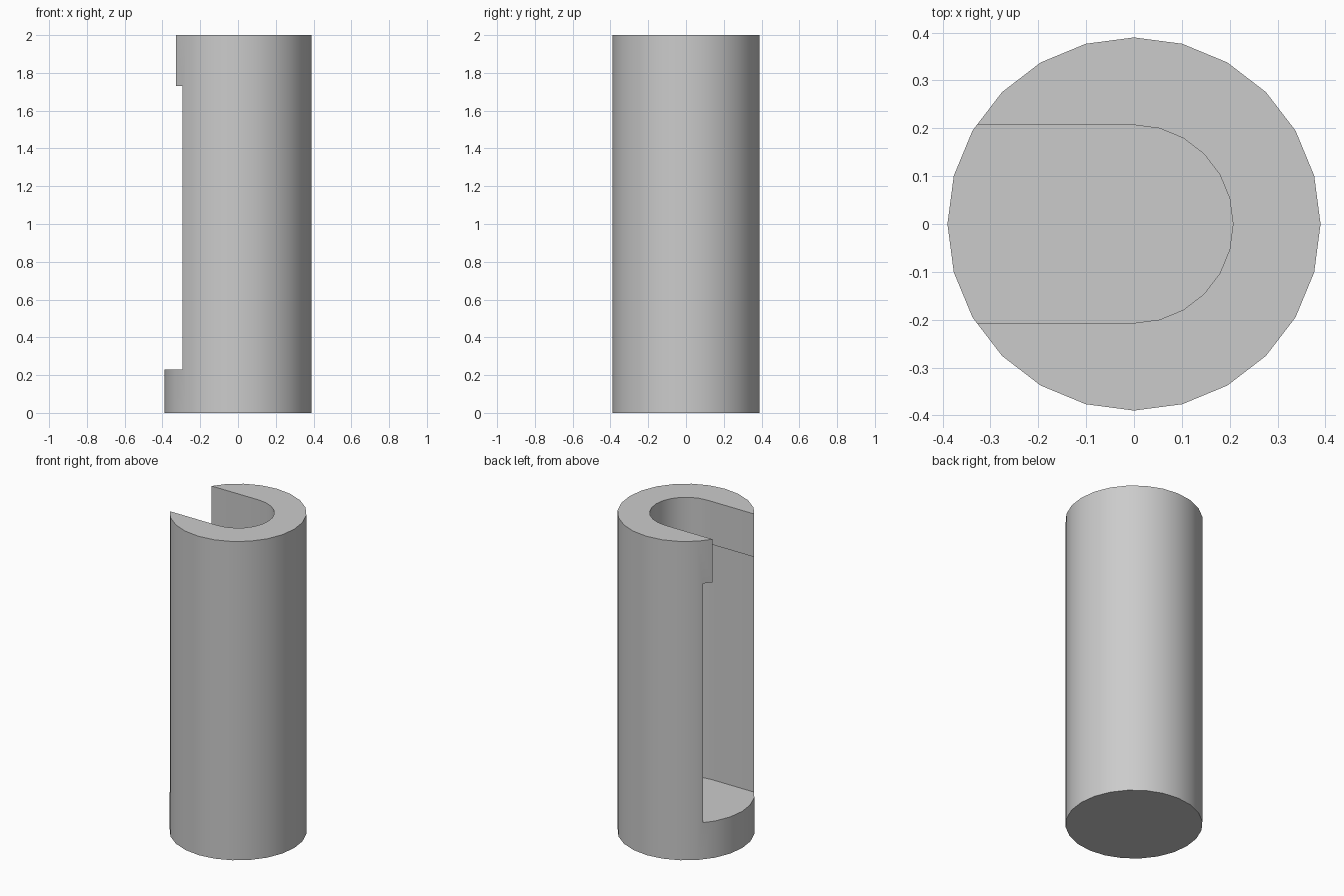
import bpy, bmesh, math

if "Cube" in bpy.data.objects:
    bpy.data.objects.remove(bpy.data.objects["Cube"])

R, H, SIDES = 0.39, 2.0, 24


def prism(name, outline, z0, z1):
    """Extrude a counter-clockwise outline from z0 to z1."""
    bm = bmesh.new()
    low = [bm.verts.new((x, y, z0)) for x, y in outline]
    high = [bm.verts.new((x, y, z1)) for x, y in outline]
    n = len(outline)
    bm.faces.new(low[::-1])
    bm.faces.new(high)
    for i in range(n):
        j = (i + 1) % n
        bm.faces.new((low[i], low[j], high[j], high[i]))
    mesh = bpy.data.meshes.new(name)
    bm.to_mesh(mesh)
    bm.free()
    obj = bpy.data.objects.new(name, mesh)
    bpy.context.collection.objects.link(obj)
    return obj


def arc(r, start, end, n):
    return [(r * math.cos(start + (end - start) * i / n),
             r * math.sin(start + (end - start) * i / n)) for i in range(n + 1)]


def slot(r):
    """Round-ended slot, open towards -x."""
    return arc(r, -math.pi / 2, math.pi / 2, 12) + [(-0.6, r), (-0.6, -r)]


# Solid round body
body = prism("slotted_cylinder", arc(R, 0, 2 * math.pi, SIDES)[:-1], 0, H)

# Wide inner chamber and the narrower slot through the top
cutters = [prism("chamber_cutter", slot(0.251), 0.23, 1.73),
           prism("top_slot_cutter", slot(0.207), 1.0, H + 0.2)]

bpy.context.view_layer.objects.active = body
body.select_set(True)
for cutter in cutters:
    cutter.hide_render = True
    mod = body.modifiers.new(cutter.name, 'BOOLEAN')
    mod.operation = 'DIFFERENCE'
    mod.solver = 'EXACT'
    mod.object = cutter
    bpy.ops.object.modifier_apply(modifier=mod.name)
    bpy.data.objects.remove(cutter)

# Smooth round walls, crisp rims
bpy.ops.object.shade_smooth_by_angle(angle=math.radians(30))
